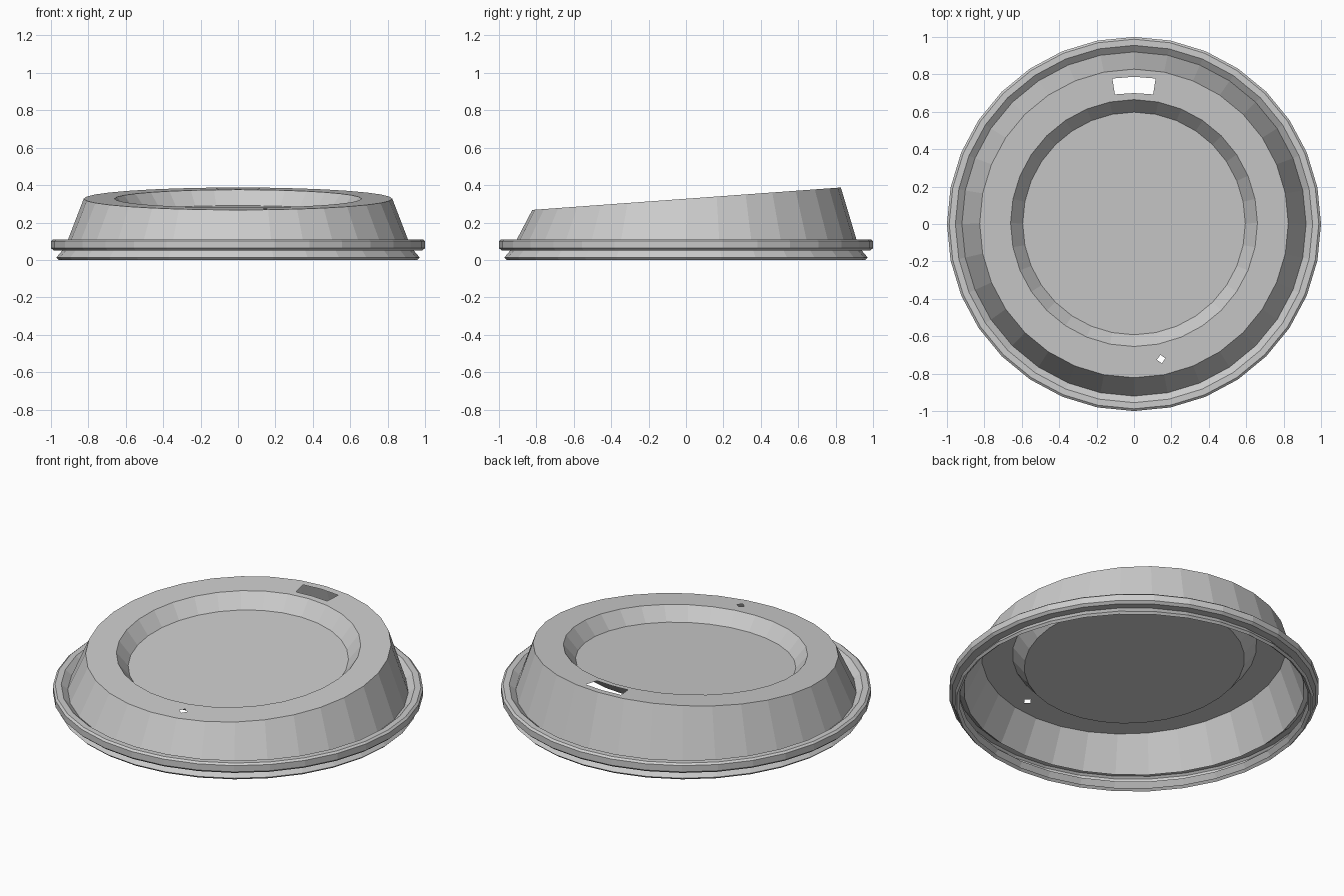
import bpy, bmesh
from math import sin, cos, pi
from mathutils import Vector

if "Cube" in bpy.data.objects:
    bpy.data.objects.remove(bpy.data.objects["Cube"])

SIDES = 32
SLOPE = 0.0727          # the deck rises towards the back


def deck_z(y, drop=0.0):
    return 0.327 - drop + SLOPE * y


def ring(bm, r, z=None, drop=0.0, shift=0.0):
    """Circle of vertices, level at z or lying on the sloping deck plane."""
    verts = []
    for i in range(SIDES):
        a = 2 * pi * i / SIDES
        x, y = r * cos(a), r * sin(a) + shift
        verts.append(bm.verts.new((x, y, deck_z(y, drop) if z is None else z)))
    return verts


def bridge(bm, a, b):
    for i in range(SIDES):
        j = (i + 1) % SIDES
        bm.faces.new((a[i], a[j], b[j], b[i]))


def loop_edges(bm, verts):
    edges = []
    for a, b in zip(verts, verts[1:] + verts[:1]):
        edges.append(bm.edges.get((a, b)) or bm.edges.new((a, b)))
    return edges


def outline(bm, points):
    return loop_edges(bm, [bm.verts.new((x, y, deck_z(y))) for x, y in points])


bm = bmesh.new()

# snap-on rim, from the bottom lip to the foot of the wall
profile = [(0.945, 0.012), (0.96, 0.0), (0.972, 0.012), (0.94, 0.05),
           (0.985, 0.05), (1.0, 0.063), (1.0, 0.10), (0.988, 0.11),
           (0.955, 0.11), (0.92, 0.08)]
rings = [ring(bm, r, z) for r, z in profile]

# tapered wall up to the sloping deck
deck_outer = ring(bm, 0.825, shift=0.003)
rings.append(deck_outer)
for a, b in zip(rings, rings[1:]):
    bridge(bm, a, b)

# sunken centre, parallel to the deck
deck_inner = ring(bm, 0.66, shift=0.005)
floor_ring = ring(bm, 0.595, drop=0.08, shift=0.003)
bridge(bm, deck_inner, floor_ring)
bm.faces.new(floor_ring)

# deck with drinking slot and vent hole
edges = loop_edges(bm, deck_outer) + loop_edges(bm, deck_inner)
edges += outline(bm, [(-0.102, 0.693), (0, 0.70), (0.102, 0.693),
                      (0.116, 0.778), (0, 0.787), (-0.116, 0.778)])
edges += outline(bm, [(0.145 + dx, -0.722 + dy) for dx, dy in
                      ((-0.023, -0.004), (0.004, -0.023), (0.023, 0.004), (-0.004, 0.023))])
bmesh.ops.triangle_fill(bm, edges=edges, use_beauty=True, use_dissolve=False,
                        normal=Vector((0, -SLOPE, 1)).normalized())

bmesh.ops.recalc_face_normals(bm, faces=bm.faces[:])
# the deck must face upwards
up = sum(f.normal.z * f.calc_area() for f in bm.faces)
if up < 0:
    bmesh.ops.reverse_faces(bm, faces=bm.faces[:])

mesh = bpy.data.meshes.new("cup_lid")
bm.to_mesh(mesh)
bm.free()
lid = bpy.data.objects.new("cup_lid", mesh)
bpy.context.collection.objects.link(lid)
